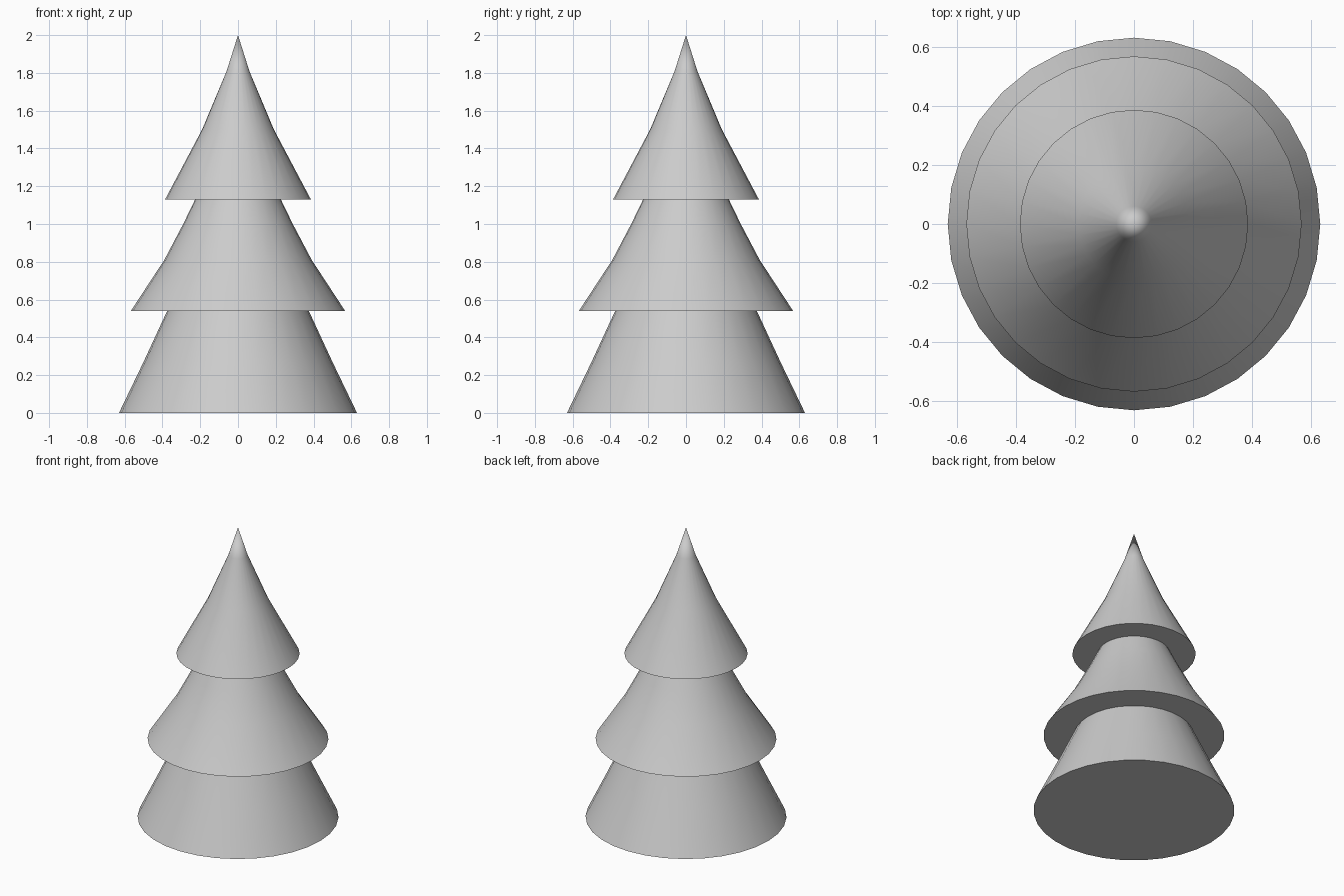
import bpy
import bmesh
import math

SIDES = 32

cube = bpy.data.objects.get("Cube")
if cube:
    bpy.data.objects.remove(cube, do_unlink=True)

# Single plain grey
grey = bpy.data.materials.new("plain_grey")
grey.use_nodes = True
colour = (0.6, 0.6, 0.6, 1)
grey.diffuse_color = colour
grey.node_tree.nodes["Principled BSDF"].inputs["Base Color"].default_value = colour


def lathe(name, profile):
    """Spin (radius, height) points around z; zero radius closes to a point."""
    bm = bmesh.new()
    rings = []
    for r, z in profile:
        if r == 0:
            rings.append([bm.verts.new((0, 0, z))] * SIDES)
        else:
            angles = [2 * math.pi * i / SIDES for i in range(SIDES)]
            rings.append([bm.verts.new((r * math.cos(a), r * math.sin(a), z))
                          for a in angles])
    for low, high in zip(rings, rings[1:]):
        for i in range(SIDES):
            j = (i + 1) % SIDES
            corners = dict.fromkeys((low[i], low[j], high[j], high[i]))
            bm.faces.new(list(corners))
    bmesh.ops.recalc_face_normals(bm, faces=bm.faces)
    # Make sure the skirts face outwards
    skirt = max(bm.faces, key=lambda f: abs(f.normal.x))
    if skirt.normal.x * skirt.calc_center_median().x < 0:
        bmesh.ops.reverse_faces(bm, faces=bm.faces)
    mesh = bpy.data.meshes.new(name)
    bm.to_mesh(mesh)
    bm.free()
    mesh.materials.append(grey)
    obj = bpy.data.objects.new(name, mesh)
    bpy.context.collection.objects.link(obj)
    bpy.ops.object.select_all(action="DESELECT")
    obj.select_set(True)
    bpy.context.view_layer.objects.active = obj
    bpy.ops.object.shade_smooth_by_angle(angle=math.radians(40))
    return obj


# Each tier runs from the inside of its flat underside, round the rim and up
lathe("lower_branches", [(0, 0), (0.63, 0), (0.5, 0.27), (0.375, 0.54)])
lathe("middle_branches", [(0.375, 0.54), (0.567, 0.54), (0.39, 0.81),
                          (0.29, 1.0), (0.227, 1.13)])
lathe("top_branches", [(0.227, 1.13), (0.386, 1.13), (0.19, 1.5),
                       (0.06, 1.81), (0, 2)])
